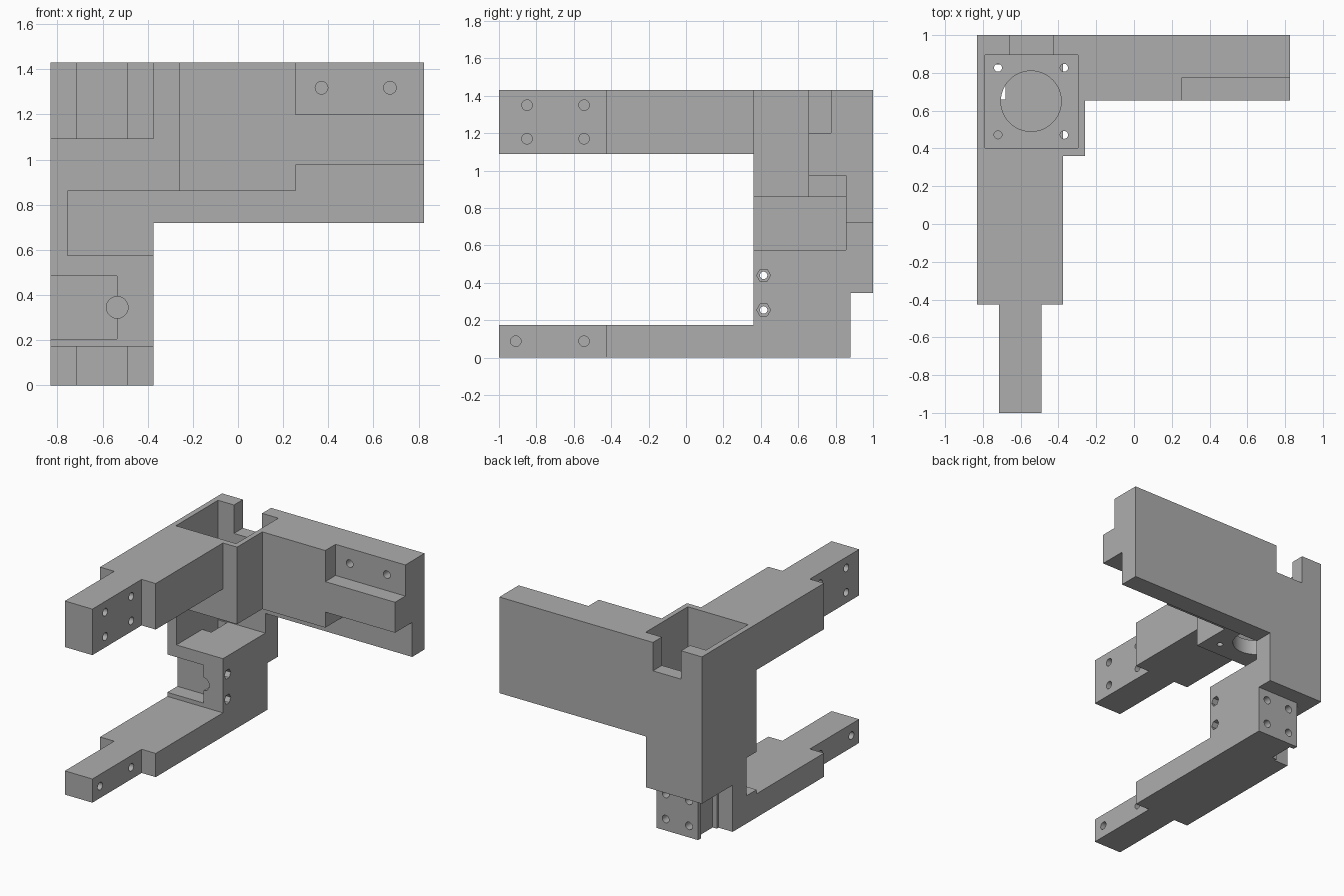
import bpy, bmesh, math
from mathutils import Matrix

if "Cube" in bpy.data.objects:
    bpy.data.objects.remove(bpy.data.objects["Cube"])

grey = bpy.data.materials.new("plain grey")
grey.diffuse_color = (0.42, 0.42, 0.42, 1)
grey.use_nodes = True
grey.node_tree.nodes["Principled BSDF"].inputs["Base Color"].default_value = grey.diffuse_color


def make(name, bm):
    bmesh.ops.recalc_face_normals(bm, faces=bm.faces)
    me = bpy.data.meshes.new(name)
    bm.to_mesh(me)
    bm.free()
    me.materials.append(grey)
    ob = bpy.data.objects.new(name, me)
    bpy.context.collection.objects.link(ob)
    return ob


def box(name, x0, x1, y0, y1, z0, z1):
    bm = bmesh.new()
    m = Matrix.Translation(((x0 + x1) / 2, (y0 + y1) / 2, (z0 + z1) / 2))
    m = m @ Matrix.Diagonal((x1 - x0, y1 - y0, z1 - z0, 1))
    bmesh.ops.create_cube(bm, size=1, matrix=m)
    return make(name, bm)


def rod(axis, centre, r, length, n=24):
    bm = bmesh.new()
    rot = {'x': Matrix.Rotation(math.pi / 2, 4, 'Y'),
           'y': Matrix.Rotation(math.pi / 2, 4, 'X'),
           'z': Matrix.Identity(4)}[axis]
    bmesh.ops.create_cone(bm, cap_ends=True, segments=n, radius1=r, radius2=r,
                          depth=length, matrix=Matrix.Translation(centre) @ rot)
    return make("hole_cutter", bm)


def combine(target, other, op):
    mod = target.modifiers.new(op.lower(), 'BOOLEAN')
    mod.operation, mod.object, mod.solver = op, other, 'EXACT'
    bpy.context.view_layer.objects.active = target
    bpy.ops.object.modifier_apply(modifier=mod.name)
    bpy.data.objects.remove(other)


L, R = -0.83, -0.375          # sides of the column and arms
bracket = box("bracket", L, 0.825, 0.855, 1, 0.72, 1.43)     # back plate

solids = [
    ("motor_block", L, -0.26, 0.36, 1, 0.86, 1.43),
    ("cross_beam", -0.30, 0.255, 0.655, 1, 0.86, 1.43),
    ("beam_tongue", 0.2, 0.825, 0.655, 1, 0.975, 1.2),
    ("beam_top", 0.2, 0.825, 0.775, 1, 1.1, 1.43),
    ("column_back", L, R, 0.855, 1, 0.345, 1.0),
    ("column_side", L, -0.755, 0.36, 1, 0.5, 1.0),
    ("column_block", L, R, 0.36, 1, 0.345, 0.575),
    ("column_foot", L, R, 0.36, 0.88, 0, 0.45),
    ("upper_arm", L, R, -0.425, 0.5, 1.09, 1.43),
    ("upper_tip", -0.715, -0.49, -1, -0.3, 1.09, 1.43),
    ("lower_arm", L, R, -0.425, 0.5, 0, 0.175),
    ("lower_tip", -0.715, -0.49, -1, -0.3, 0, 0.175),
]
for s in solids:
    combine(bracket, box(*s), 'UNION')

cuts = [
    box("motor_pocket", -0.79, -0.297, 0.403, 0.895, 0.97, 1.6),
    box("rear_notch", -0.66, -0.43, 0.8, 1.1, 1.22, 1.6),
    box("front_pocket", -0.95, -0.535, 0.3, 0.477, 0.205, 0.485),
    box("foot_notch", -0.95, -0.715, 0.64, 0.95, -0.1, 0.345),
    box("cable_channel", -0.755, -0.68, 0.66, 0.845, -0.1, 0.65),
    # motor boss opening and shaft recess
    rod('z', (-0.545, 0.65, 0.92), 0.16, 0.3, 48),
    rod('y', (-0.535, 0.43, 0.345), 0.048, 0.2, 32),
]
# motor screw holes
for x in (-0.72, -0.37):
    for y in (0.472, 0.827):
        cuts.append(rod('z', (x, y, 0.92), 0.021, 0.3))
# screw holes in both sides of the arm tips
for y, z in ((-0.85, 1.35), (-0.85, 1.17), (-0.545, 1.35), (-0.545, 1.17),
             (-0.91, 0.088), (-0.545, 0.088)):
    for x in (-0.715, -0.49):
        cuts.append(rod('x', (x, y, z), 0.028, 0.14))
# beam screw holes
for x in (0.37, 0.673):
    cuts.append(rod('y', (x, 0.775, 1.318), 0.028, 0.2))
# nut traps with through holes on the column side
for z in (0.44, 0.255):
    cuts.append(rod('x', (-0.375, 0.415, z), 0.037, 0.12, 6))
    cuts.append(rod('x', (-0.43, 0.415, z), 0.02, 0.3))
# screw holes at the back of the foot
for x in (-0.45, -0.64):
    for z in (0.085, 0.27):
        cuts.append(rod('y', (x, 0.88, z), 0.028, 0.14))
for c in cuts:
    combine(bracket, c, 'DIFFERENCE')

# crisp edges, smooth hole walls
bpy.ops.object.select_all(action='DESELECT')
bracket.select_set(True)
bpy.context.view_layer.objects.active = bracket
bpy.ops.object.shade_smooth_by_angle(angle=math.radians(30))
